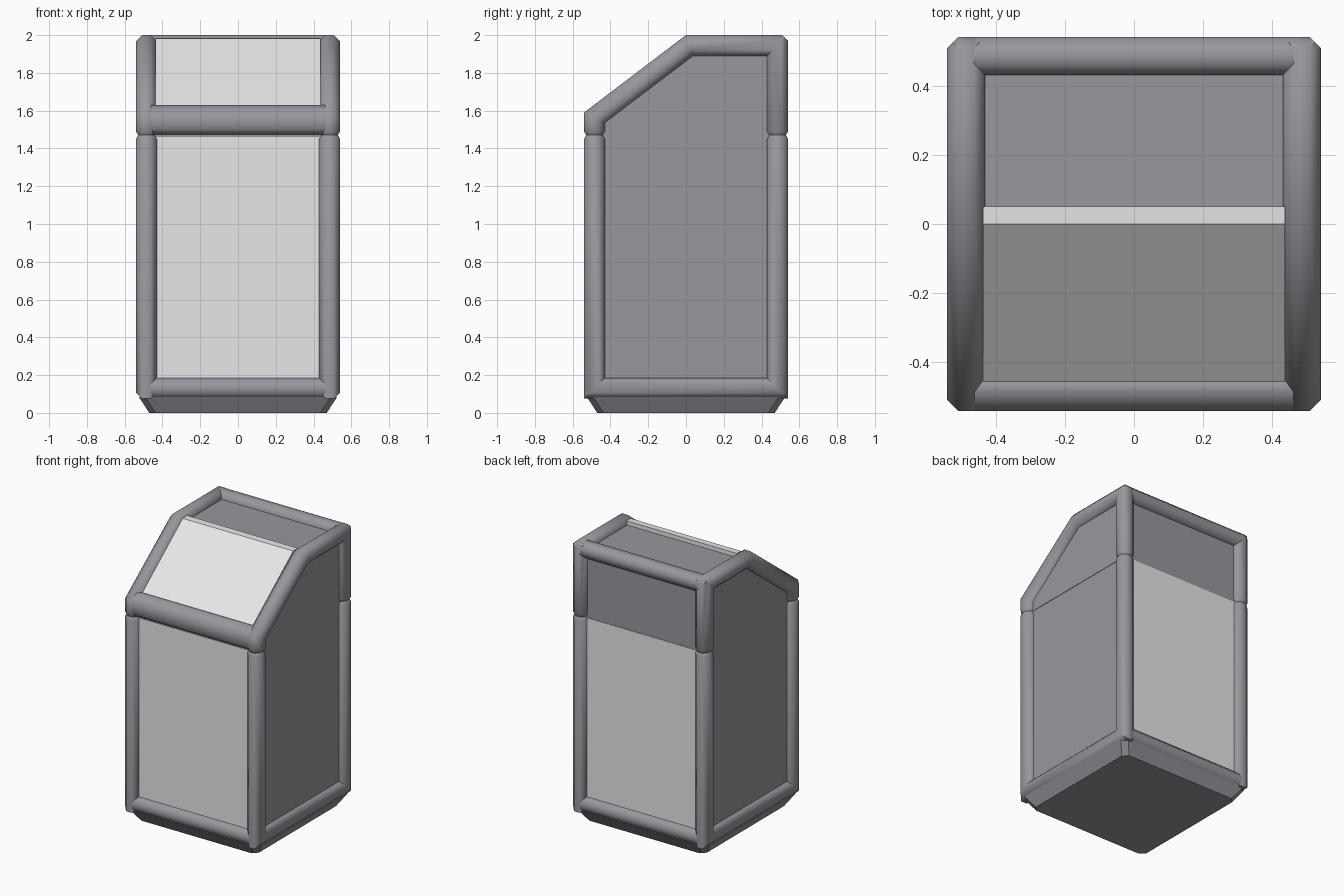
import bpy, bmesh, math
from mathutils import Vector

if "Cube" in bpy.data.objects:
    bpy.data.objects.remove(bpy.data.objects["Cube"])


def material(name, rgb):
    m = bpy.data.materials.new(name)
    m.diffuse_color = (*rgb, 1.0)
    m.use_nodes = True
    m.node_tree.nodes["Principled BSDF"].inputs["Base Color"].default_value = m.diffuse_color
    return m


GREY = material("frame_grey", (0.31, 0.315, 0.34))
LIGHT = material("panel_light", (0.8, 0.8, 0.8))

E = 0.485          # centre line of the frame beams
H = 0.055          # half width of a beam
OCT = [(H / math.cos(math.pi / 8) * math.cos(math.pi / 8 + k * math.pi / 4),
        H / math.cos(math.pi / 8) * math.sin(math.pi / 8 + k * math.pi / 4))
       for k in range(8)]


def finish(name, bm, mat, angle):
    bmesh.ops.recalc_face_normals(bm, faces=bm.faces)
    me = bpy.data.meshes.new(name)
    bm.to_mesh(me)
    bm.free()
    me.materials.append(mat)
    ob = bpy.data.objects.new(name, me)
    bpy.context.collection.objects.link(ob)
    bpy.ops.object.select_all(action='DESELECT')
    ob.select_set(True)
    bpy.context.view_layer.objects.active = ob
    bpy.ops.object.shade_smooth_by_angle(angle=math.radians(angle))
    return ob


def skin(bm, rings, closed):
    n = len(rings[0])
    pairs = list(zip(rings, rings[1:]))
    if closed:
        pairs.append((rings[-1], rings[0]))
    else:
        bm.faces.new(rings[0])
        bm.faces.new(rings[-1])
    for a, b in pairs:
        for k in range(n):
            j = (k + 1) % n
            bm.faces.new((a[k], a[j], b[j], b[k]))


def prism(name, profile, half, mat, angle=30):
    """Extrude a (y, z) profile across x."""
    bm = bmesh.new()
    rings = [[bm.verts.new((x, y, z)) for y, z in profile] for x in (-half, half)]
    skin(bm, rings, False)
    return finish(name, bm, mat, angle)


def side_loop(name, x):
    """Mitred octagonal beam running round one side, pinched at the lid joint."""
    path = [(-E, 0.13, 1), (-E, 1.45, 1), (-E, 1.47, 0.8), (-E, 1.49, 1), (-E, 1.563, 1),
            (0.018, 1.945, 1), (E, 1.945, 1),
            (E, 1.49, 1), (E, 1.47, 0.8), (E, 1.45, 1), (E, 0.13, 1)]
    bm = bmesh.new()
    rings = []
    for i, (y, z, s) in enumerate(path):
        p = Vector((y, z))
        d0 = (p - Vector(path[i - 1][:2])).normalized()
        d1 = (Vector(path[(i + 1) % len(path)][:2]) - p).normalized()
        n0, n1 = Vector((-d0.y, d0.x)), Vector((-d1.y, d1.x))
        m = (n0 + n1) / (1 + n0.dot(n1))
        rings.append([bm.verts.new((x + u * s, y + m.x * v * s, z + m.y * v * s))
                      for u, v in OCT])
    skin(bm, rings, True)
    # clipped rear top corner
    bmesh.ops.recalc_face_normals(bm, faces=bm.faces)
    res = bmesh.ops.bisect_plane(bm, geom=bm.verts[:] + bm.edges[:] + bm.faces[:],
                                 plane_co=(0, 0.54, 1.97), plane_no=(0, 1, 1),
                                 clear_outer=True)
    edges = [e for e in res['geom_cut'] if isinstance(e, bmesh.types.BMEdge)]
    bmesh.ops.holes_fill(bm, edges=edges, sides=0)
    return finish(name, bm, GREY, 50)


# frame: two side loops and the cross rails
side_loop("left_frame", -E)
side_loop("right_frame", E)
for name, y, z in (("front_bottom_rail", -E, 0.13), ("back_bottom_rail", E, 0.13),
                   ("back_top_rail", E, 1.945)):
    prism(name, [(y + u, z + v) for u, v in OCT], E, GREY, 50)
prism("lid_front_rail", [(-0.515, 1.475), (-0.54, 1.505), (-0.54, 1.59), (-0.485, 1.63),
                         (-0.455, 1.625), (-0.43, 1.6), (-0.43, 1.475)], E, GREY, 60)

# recessed grey shells of body and lid
prism("body_shell", [(-0.495, 0.1), (0.495, 0.1), (0.495, 1.465), (-0.495, 1.465)],
      0.497, GREY)
prism("lid_shell", [(-0.495, 1.465), (-0.495, 1.55), (0, 1.935), (0.03, 1.955),
                    (0.5, 1.955), (0.5, 1.465)], 0.5, GREY)

# tapered foot
bm = bmesh.new()
foot = [[bm.verts.new((sx * r, sy * r, z))
         for sx, sy in ((-1, -1), (1, -1), (1, 1), (-1, 1))]
        for r, z in ((0.47, 0.0), (0.525, 0.085))]
skin(bm, foot, False)
bmesh.ops.bevel(bm, geom=[e for e in bm.edges
                          if abs(e.verts[0].co.z - e.verts[1].co.z) > 0.01],
                offset=0.03, segments=1, affect='EDGES')
finish("foot", bm, GREY, 30)

# light front and back panels
for name, s in (("front_panel", -1), ("back_panel", 1)):
    prism(name, [(s * 0.48, 0.16), (s * 0.504, 0.16), (s * 0.504, 1.465), (s * 0.48, 1.465)],
          0.445, LIGHT)

# light sloping flap, folded over at its top edge
prism("sloping_flap", [(-0.475, 1.61), (0, 1.982), (0.05, 1.984), (0.05, 1.94),
                       (0, 1.925), (-0.45, 1.57)], 0.437, LIGHT)
